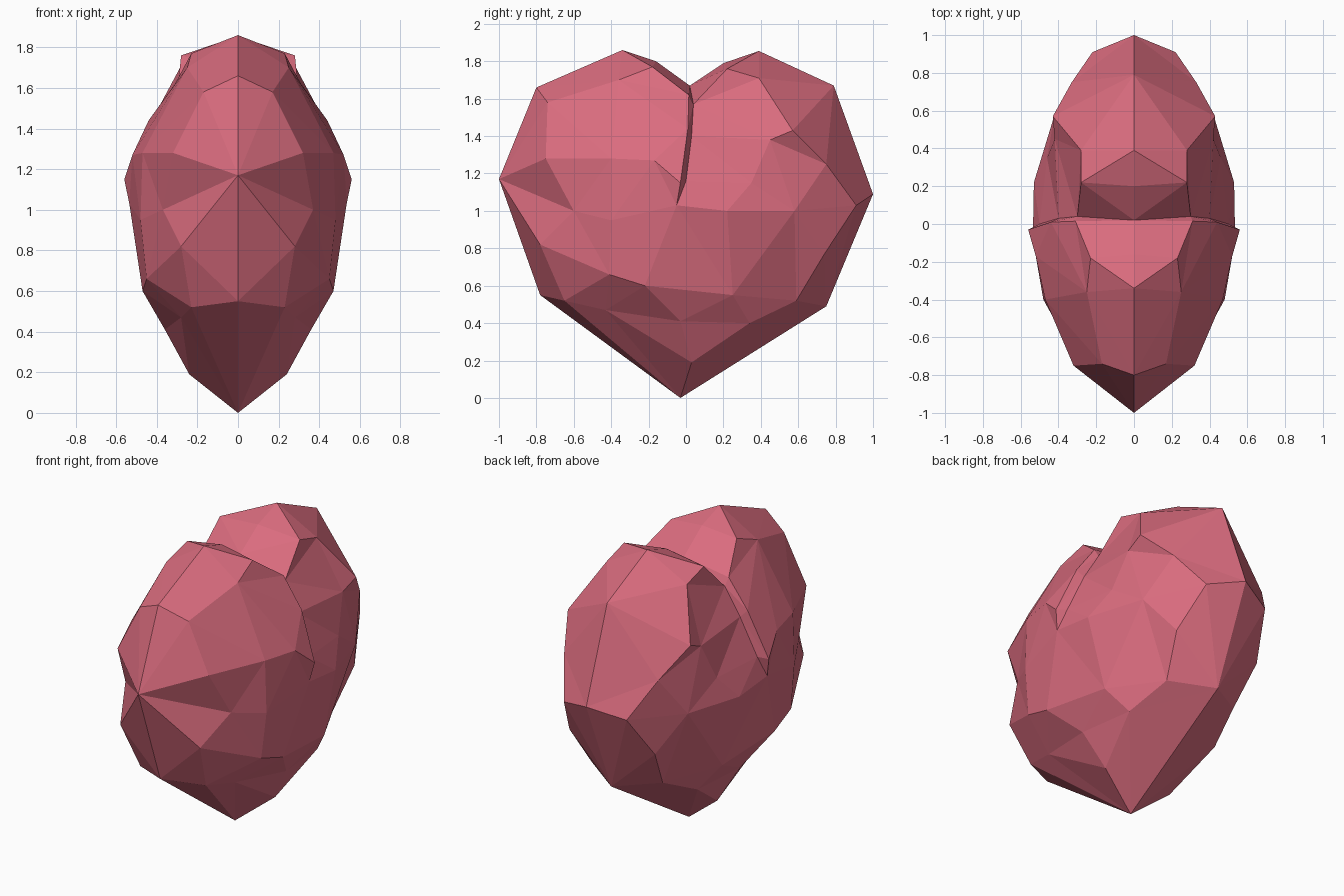
import bpy
from mathutils import Vector
from mathutils.geometry import delaunay_2d_cdt

# Heart outline on the symmetry plane (y, z), counter-clockwise from the tip
outline = [(-0.03, 0), (0.75, 0.49), (1.0, 1.09), (0.79, 1.67), (0.39, 1.855),
           (0.20, 1.79), (0.02, 1.67), (-0.16, 1.80), (-0.34, 1.86),
           (-0.80, 1.66), (-1.0, 1.17), (-0.78, 0.55)]
NOTCH = 6
# Lip of the front lobe along the cleft, then the foot of the cleft (y, z, half width)
lip = [(0.015, 1.62, .31), (0.01, 1.44, .44), (-0.03, 1.15, .56), (-0.05, 1.03, .535)]
foot = [(0.04, 1.57, .30), (0.03, 1.40, .40), (0.0, 1.16, .50)]
# Facet corners of the side (y, z, half width)
facets = [
    # front lobe
    (-0.18, 1.77, .23), (-0.36, 1.70, .25), (-0.74, 1.58, .17), (-0.75, 1.28, .32),
    (-0.17, 1.27, .52), (-0.40, 1.28, .47), (-0.78, 0.82, .28), (-0.60, 1.00, .37),
    (-0.65, 0.52, .23), (-0.43, 0.47, .28), (-0.41, 0.66, .45), (-0.40, 0.95, .48),
    (-0.22, 0.60, .47),
    # back lobe
    (0.22, 1.76, .28), (0.39, 1.71, .28), (0.57, 1.43, .43), (0.45, 1.38, .42),
    (0.35, 1.15, .46), (0.75, 1.25, .33), (0.91, 1.03, .22), (0.58, 1.00, .42),
    (0.22, 1.00, .53), (0.74, 0.77, .30),
    # lower body
    (0.25, 0.55, .43), (0.34, 0.40, .32), (0.59, 0.52, .25), (-0.03, 0.41, .36),
    (0.03, 0.19, .24)]

pts = [(y, z, 0.0) for y, z in outline] + lip + foot + facets
n = len(outline)
m = n + len(lip)
edges = [(NOTCH, n)] + [(i, i + 1) for i in range(n, m - 1)]
edges += [(NOTCH, m), (m, m + 1), (m + 1, m + 2), (m + 2, m - 1)]
co, _, faces, orig, _, _ = delaunay_2d_cdt(
    [Vector(p[:2]) for p in pts], edges, [list(range(n))], 1, 1e-5)

# Faceted half, mirrored into the full heart
verts = [(pts[o[0]][2] if o else 0.3, c.x, c.y) for c, o in zip(co, orig)]
mesh = bpy.data.meshes.new("heart")
mesh.from_pydata(verts, [], [list(f) for f in faces])
heart = bpy.data.objects.new("heart", mesh)
bpy.context.collection.objects.link(heart)
mirror = heart.modifiers.new("mirror", 'MIRROR')
mirror.use_axis = (True, False, False)
mirror.merge_threshold = 0.001

mat = bpy.data.materials.new("rose_red")
mat.diffuse_color = (0.70, 0.15, 0.21, 1)
mesh.materials.append(mat)
